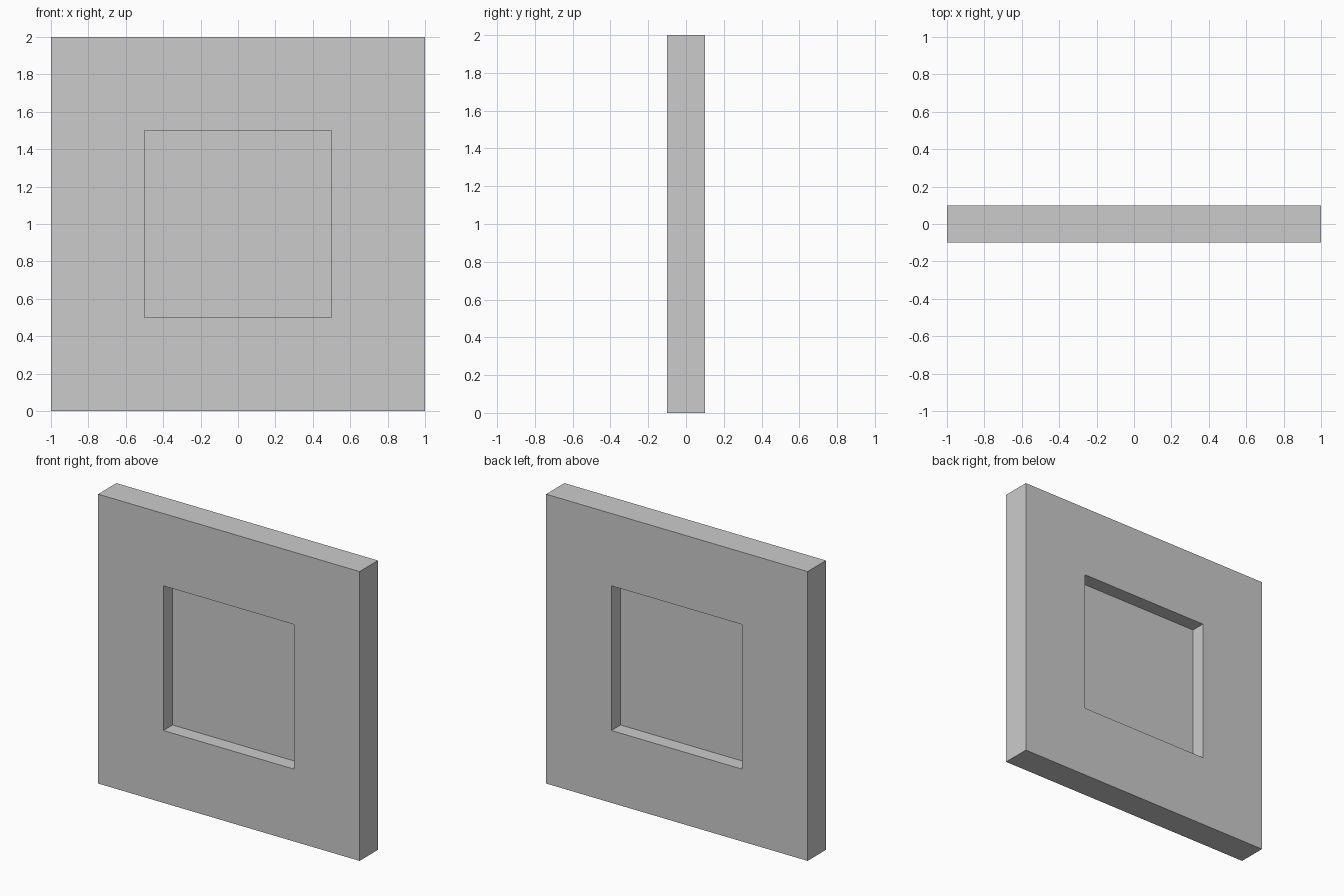
import bpy, bmesh

if "Cube" in bpy.data.objects:
    bpy.data.objects.remove(bpy.data.objects["Cube"])

DEPTH = 0.2
CENTRE_Z = 1.0


def square(bm, half, y):
    """Four corner vertices of an upright square facing -y."""
    return [bm.verts.new((sx * half, y, CENTRE_Z + sz * half))
            for sx, sz in ((-1, -1), (1, -1), (1, 1), (-1, 1))]


def finish(bm, name):
    mesh = bpy.data.meshes.new(name)
    bm.to_mesh(mesh)
    bm.free()
    obj = bpy.data.objects.new(name, mesh)
    bpy.context.collection.objects.link(obj)
    return obj


# Square frame: flat ring extruded through its thickness
bm = bmesh.new()
outer = square(bm, 1.0, -DEPTH / 2)
inner = square(bm, 0.5, -DEPTH / 2)
ring = []
for i in range(4):
    j = (i + 1) % 4
    ring.append(bm.faces.new((outer[i], outer[j], inner[j], inner[i])))
ext = bmesh.ops.extrude_face_region(bm, geom=ring, use_keep_orig=True)
moved = [v for v in ext["geom"] if isinstance(v, bmesh.types.BMVert)]
bmesh.ops.translate(bm, verts=moved, vec=(0, DEPTH, 0))
bmesh.ops.recalc_face_normals(bm, faces=bm.faces)
finish(bm, "window_frame")

# Thin pane set at mid-depth, recessed equally on both sides
bm = bmesh.new()
bm.faces.new(square(bm, 0.5, 0.0))
finish(bm, "window_pane")
